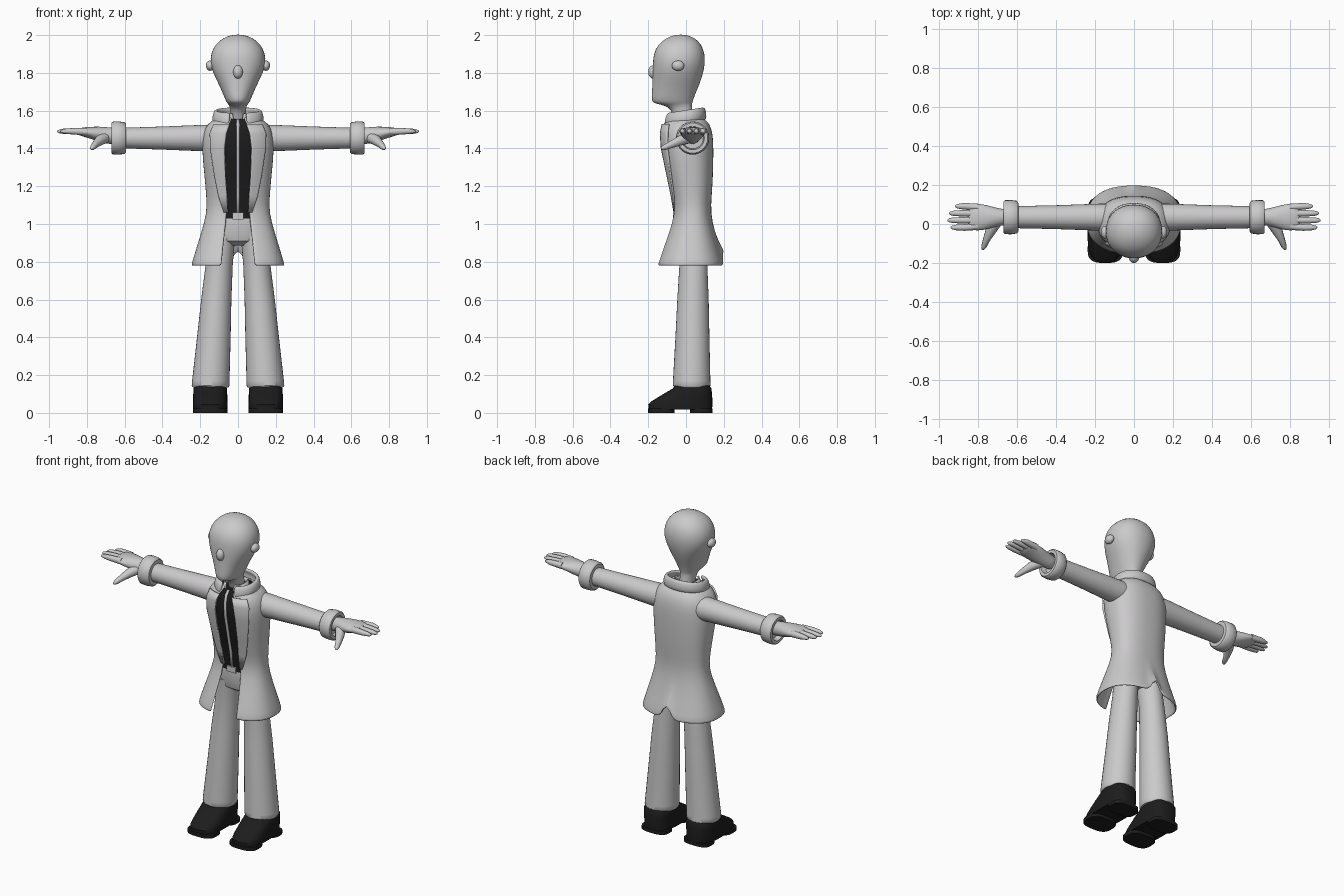
import bpy, bmesh, math
from mathutils import Vector

if "Cube" in bpy.data.objects:
    bpy.data.objects.remove(bpy.data.objects["Cube"])


def material(name, rgb):
    m = bpy.data.materials.new(name)
    m.diffuse_color = (*rgb, 1)
    m.use_nodes = True
    m.node_tree.nodes["Principled BSDF"].inputs["Base Color"].default_value = m.diffuse_color
    return m


GREY = material("light grey", (0.60, 0.59, 0.60))
BLACK = material("black", (0.012, 0.012, 0.013))


def finish(name, bm, mat, mirror=False, subsurf=0, thick=0, angle=40):
    me = bpy.data.meshes.new(name)
    bm.to_mesh(me)
    bm.free()
    ob = bpy.data.objects.new(name, me)
    bpy.context.collection.objects.link(ob)
    me.materials.append(mat)
    if thick:
        s = ob.modifiers.new("thickness", 'SOLIDIFY')
        s.thickness, s.offset = thick, -1
    if subsurf:
        s = ob.modifiers.new("smooth", 'SUBSURF')
        s.levels = s.render_levels = subsurf
    if mirror:
        ob.modifiers.new("mirror", 'MIRROR')
    bpy.ops.object.select_all(action='DESELECT')
    ob.select_set(True)
    bpy.context.view_layer.objects.active = ob
    bpy.ops.object.shade_smooth_by_angle(angle=math.radians(angle))
    return ob


def loft(name, rings, mat, closed=True, **kw):
    """Skin a list of equal-length point rings; closed rings get capped ends."""
    bm = bmesh.new()
    vs = [[bm.verts.new(p) for p in r] for r in rings]
    n = len(rings[0])
    for a, b in zip(vs, vs[1:]):
        for i in range(n if closed else n - 1):
            j = (i + 1) % n
            bm.faces.new((a[i], a[j], b[j], b[i]))
    if closed:
        bm.faces.new(vs[0])
        bm.faces.new(vs[-1])
        bmesh.ops.recalc_face_normals(bm, faces=bm.faces)
    return finish(name, bm, mat, **kw)


def oval(z, rx, yf, yb, cx=0, e=2.0, n=32, t0=0, t1=2 * math.pi, full=True):
    """Superellipse at height z between front yf and back yb."""
    cy, ry, pts = (yf + yb) / 2, (yb - yf) / 2, []
    for i in range(n):
        t = t0 + (t1 - t0) * i / (n if full else n - 1)
        c, s = math.cos(t), math.sin(t)
        pts.append((cx + rx * math.copysign(abs(c) ** (2 / e), c),
                    cy + ry * math.copysign(abs(s) ** (2 / e), s), z))
    return pts


def arc(z, rx, yf, yb, x0, x1=None, e=2.4, n=49):
    """Open oval from x0 at the front, round the back (or only out to x1)."""
    a = math.acos((x0 / rx) ** (e / 2))
    b = math.pi + a if x1 is None else -math.acos(min(1, x1 / rx) ** (e / 2))
    return oval(z, rx, yf, yb, e=e, n=n, t0=-a, t1=b, full=False)


def tube(name, pts, mat, n=16, **kw):
    """Tube through (x, y, z, horizontal radius, vertical radius) points."""
    d = (Vector(pts[-1][:3]) - Vector(pts[0][:3])).normalized()
    u = d.cross(Vector((0, 0, 1))).normalized()
    v = u.cross(d)
    rings = [[Vector(p[:3]) + u * p[3] * math.cos(2 * math.pi * i / n)
              + v * p[4] * math.sin(2 * math.pi * i / n) for i in range(n)] for p in pts]
    return loft(name, rings, mat, mirror=True, **kw)


def ball(name, loc, scale, mat, **kw):
    bm = bmesh.new()
    bmesh.ops.create_uvsphere(bm, u_segments=20, v_segments=12, radius=1)
    for v in bm.verts:
        v.co = Vector(loc) + Vector([a * b for a, b in zip(v.co, scale)])
    return finish(name, bm, mat, **kw)


def box(name, lo, hi, mat):
    return loft(name, [[(lo[0], lo[1], z), (hi[0], lo[1], z), (hi[0], hi[1], z), (lo[0], hi[1], z)]
                       for z in (lo[2], hi[2])], mat)


# Head and neck
HEAD = [(1.50, .045, -.05, .05), (1.58, .04, -.07, .035), (1.625, .043, -.09, .03),
        (1.637, .055, -.168, .033), (1.65, .064, -.182, .036), (1.69, .08, -.181, .05),
        (1.74, .102, -.178, .072), (1.80, .133, -.178, .092), (1.85, .147, -.176, .101),
        (1.90, .145, -.172, .10), (1.95, .122, -.15, .083), (1.985, .08, -.105, .048),
        (2.003, .03, -.055, .0)]
loft("head", [oval(z, x, f, b, e=2.15) for z, x, f, b in HEAD], GREY, subsurf=1, angle=60)
ball("nose", (0, -.172, 1.805), (.026, .028, .036), GREY)
ball("ear", (.148, -.042, 1.838), (.022, .033, .027), GREY, mirror=True)

# Jacket: height, half width, front, back, half opening
JACKET = [(.78, .247, -.157, .20, .088), (.80, .243, -.153, .197, .087), (.95, .196, -.098, .152, .072),
          (1.06, .164, -.06, .13, .058), (1.15, .168, -.076, .136, .062), (1.25, .177, -.098, .143, .07),
          (1.40, .192, -.13, .146, .075), (1.48, .187, -.134, .142, .065), (1.53, .163, -.122, .125, .048),
          (1.555, .125, -.10, .10, .035), (1.57, .09, -.075, .075, .03)]
rings = [arc(*r) for r in JACKET]
for k, h in ((0, .11), (1, .095)):    # vent in the back hem
    rings[k] = [(x, y, z + (max(0, h - 2.4 * abs(x)) if y > 0 else 0)) for x, y, z in rings[k]]
loft("jacket", rings, GREY, closed=False, thick=.012, subsurf=1)

# Lapels lying on the jacket front
LAPEL_X = (.075, .105, .125, .148, .15, .13)
loft("lapel", [arc(z, rx + .004, f - .009, b, o - .003, lx, n=10)
               for (z, rx, f, b, o), lx in zip(JACKET[3:9], LAPEL_X)],
     GREY, closed=False, thick=.01, mirror=True)

# Turned-up collar, shirt collar
loft("jacket_collar", [[(x, y, z + .15 * y) for x, y, z in arc(*r, e=2.2)] for r in
                       [(1.53, .127, -.115, .10, .055), (1.55, .138, -.122, .11, .05),
                        (1.59, .132, -.115, .105, .045), (1.608, .118, -.10, .092, .045)]],
     GREY, closed=False, thick=.02, subsurf=1)
loft("shirt_collar", [arc(1.53, .075, -.10, .06, .022), arc(1.585, .062, -.085, .055, .03)],
     GREY, closed=False, thick=.008)

# Waistcoat with light centre strip and buckle
VEST = [(z, rx - .022, f + .008, b - .025) for z, rx, f, b, o in JACKET[3:10]]
VEST[0] = (1.03, .135, -.058, .105)
loft("waistcoat", [oval(z, rx, f, b, e=2.4) for z, rx, f, b in VEST], BLACK)
loft("centre_strip", [[(-.008, f - .004, z), (.008, f - .004, z)] for z, rx, f, b in VEST],
     GREY, closed=False, thick=.006)
box("buckle", (-.03, -.07, 1.025), (.03, -.05, 1.06), GREY)

# Trousers
loft("hips", [oval(z, x, f, b, e=2.3) for z, x, f, b in
              [(.885, .06, -.01, .09), (.91, .13, -.045, .115), (.97, .145, -.06, .115),
               (1.035, .138, -.056, .108)]], GREY)
loft("leg", [oval(z, r, f, b, cx=cx) for z, cx, r, f, b in
             [(.135, .145, .094, -.062, .122), (.145, .145, .10, -.07, .13), (.17, .144, .099, -.069, .129),
              (.40, .128, .089, -.056, .124), (.60, .115, .08, -.046, .12), (.78, .10, .072, -.035, .113),
              (.95, .08, .066, -.05, .11)]], GREY, mirror=True)

# Shoes: upper, front sole, heel
loft("shoe", [oval(z, rx, f, b, cx=.147, e=2.8) for z, rx, f, b in
              [(.018, .09, -.198, .138), (.045, .092, -.2, .14), (.06, .091, -.185, .14),
               (.10, .09, -.12, .138), (.13, .088, -.068, .134), (.145, .08, -.06, .125)]],
     BLACK, mirror=True)
loft("front_sole", [oval(z, .091, -.2, -.06, cx=.147, e=3) for z in (0, .022)], BLACK, mirror=True)
loft("heel", [oval(z, .088, .02, .139, cx=.147, e=3) for z in (0, .022)], BLACK, mirror=True)

# Sleeve and cuff
AY, AZ = .035, 1.455
tube("sleeve", [(.09, AY, AZ, .07, .07), (.18, AY, AZ, .069, .07), (.4, AY, AZ, .061, .061),
                (.62, AY, AZ, .056, .054)], GREY, n=28)
tube("cuff", [(.592, AY, AZ, .05, .05), (.594, AY, AZ, .076, .076), (.602, AY, AZ, .084, .084),
              (.632, AY, AZ, .088, .088), (.662, AY, AZ, .087, .087), (.67, AY, AZ, .08, .08),
              (.67, AY, AZ, .062, .062), (.64, AY, AZ, .056, .056)], GREY, n=28)

# Hand, fingers and thumb
tube("palm", [(.62, AY, 1.462, .04, .042), (.68, AY, 1.467, .042, .045), (.73, AY, 1.475, .056, .042),
              (.78, AY, 1.484, .07, .032), (.83, AY, 1.489, .07, .023), (.855, AY, 1.489, .055, .014)],
     GREY, subsurf=1, angle=60)
for i, (y, tip) in enumerate([(-.018, .94), (.019, .957), (.055, .948), (.091, .918)]):
    tube(f"finger_{i + 1}", [(.80, y * .9 + .004, 1.488, .018, .02), (.87, y, 1.491, .017, .017),
                             (tip - .025, y, 1.491, .014, .013), (tip - .006, y, 1.49, .009, .008),
                             (tip, y, 1.49, .004, .004)], GREY, n=12, angle=60)
tube("thumb", [(.70, .02, 1.46, .03, .032), (.735, -.035, 1.44, .027, .026), (.757, -.08, 1.42, .018, .019),
               (.77, -.115, 1.405, .014, .014), (.776, -.128, 1.4, .008, .008), (.778, -.132, 1.398, .003, .003)],
     GREY, n=12, angle=60)
